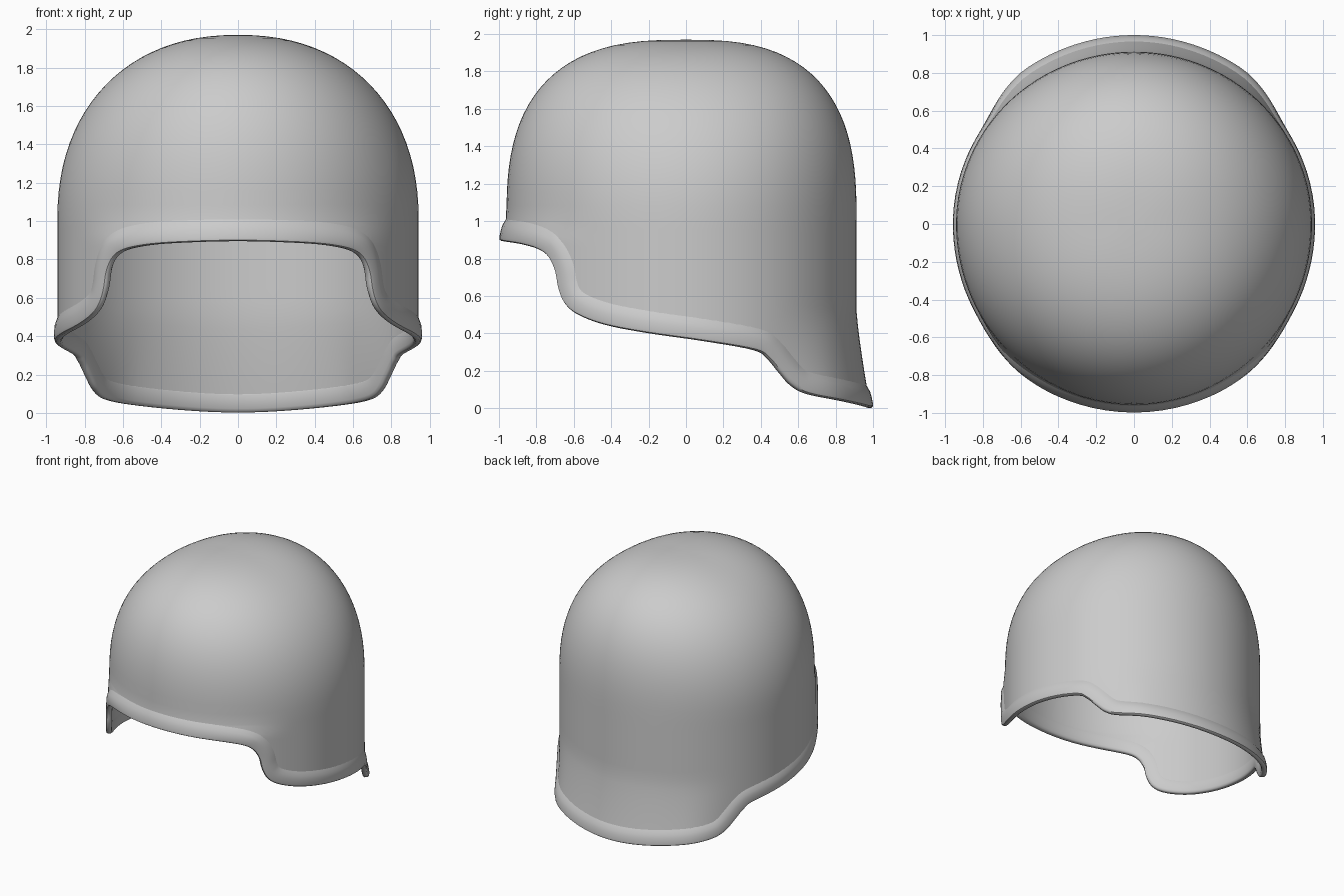
import bpy, bmesh
from math import sin, cos, pi, radians, degrees, hypot

if "Cube" in bpy.data.objects:
    bpy.data.objects.remove(bpy.data.objects["Cube"])

# Rim edge: angle from the front (degrees), height
RIM = [(0, .895), (20, .885), (31, .868), (38, .842), (41.8, .80), (44.2, .73),
       (45.5, .64), (48, .56), (53, .50), (63, .445), (78, .40), (95, .36),
       (113, .31), (118, .265), (122.5, .19), (127, .12), (133, .075),
       (146, .042), (165, .012), (180, .002)]


def catmull(pts, n):
    out = []
    ext = [(-pts[1][0], pts[1][1])] + pts + [(360 - pts[-2][0], pts[-2][1])]
    for i in range(len(pts) - 1):
        p = ext[i:i + 4]
        for k in range(n):
            t = k / n
            out.append(tuple(.5 * (2 * p[1][c] + (p[2][c] - p[0][c]) * t
                       + (2 * p[0][c] - 5 * p[1][c] + 4 * p[2][c] - p[3][c]) * t * t
                       + (3 * p[1][c] - p[0][c] - 3 * p[2][c] + p[3][c]) * t ** 3)
                       for c in (0, 1)))
    return out + [pts[-1]]


def smoothstep(a, b, v):
    t = max(0, min(1, (v - a) / (b - a)))
    return t * t * (3 - 2 * t)


def surface(th, z, off=0):
    """Point on the helmet body at an angle and height, pushed out by off."""
    th %= 2 * pi
    a = degrees(min(th, 2 * pi - th))
    ry = .96 if a < 90 else .912
    r = 1 / hypot(sin(th) / .942, cos(th) / ry)
    if z > 1:
        # dome is fuller front to back than side to side
        n = 2.22 + .5 * cos(th) ** 2
        r *= max(0, 1 - min(1, (z - 1) / .97) ** n) ** (1 / n)
    r += .17 * max(0, .52 - z) ** 1.25 * smoothstep(118, 146, a)
    r += min(.025, max(0, .2 * (1.02 - z))) * smoothstep(62, 35, a)
    r += off
    return (r * sin(th), -r * cos(th), z)


def grid_object(name, rows, close_rows=False):
    """Skin a list of closed rings of points."""
    bm = bmesh.new()
    rings = [[bm.verts.new(p) for p in row] for row in rows]
    pairs = list(zip(rings, rings[1:]))
    if close_rows:
        pairs.append((rings[-1], rings[0]))
    for a, b in pairs:
        for i in range(len(a)):
            j = (i + 1) % len(a)
            bm.faces.new((a[i], a[j], b[j], b[i]))
    bmesh.ops.remove_doubles(bm, verts=bm.verts, dist=1e-5)
    bmesh.ops.recalc_face_normals(bm, faces=bm.faces)
    me = bpy.data.meshes.new(name)
    bm.to_mesh(me)
    bm.free()
    ob = bpy.data.objects.new(name, me)
    bpy.context.collection.objects.link(ob)
    bpy.ops.object.select_all(action='DESELECT')
    ob.select_set(True)
    bpy.context.view_layer.objects.active = ob
    bpy.ops.object.shade_smooth_by_angle(angle=radians(40))
    return ob


half = [(radians(a), z) for a, z in catmull(RIM, 5)]
path = half + [(2 * pi - a, z) for a, z in reversed(half[1:-1])]
N = len(path)

# Dome and skirt
rows = []
for k in range(25):
    phi = pi / 2 * (1 - k / 24)
    z = 1 + .97 * max(0, sin(phi)) ** .9
    rows.append([surface(th, z) for th, _ in path])
for k in range(1, 15):
    rows.append([surface(th, 1 + (zr + .02 - 1) * k / 14) for th, zr in path])
shell = grid_object("helmet_shell", rows)
sol = shell.modifiers.new("thickness", 'SOLIDIFY')
sol.thickness = .025
sol.offset = -1

# Raised band following the rim, fading softly into the shell:
# (distance from edge, outward offset)
SECTION = [(.125, -.003), (.11, .003), (.085, .013), (.06, .016), (.02, .017),
           (.006, .013), (0, .004), (0, -.016), (.006, -.024), (.02, -.028),
           (.09, -.028), (.105, -.020)]
normals = []
for i in range(N):
    (a0, z0), (a1, z1) = path[(i - 3) % N], path[(i + 3) % N]
    dx, dz = ((a1 - a0) % (2 * pi)) * .93, z1 - z0
    length = hypot(dx, dz)
    normals.append((-dz / length, dx / length))
band = grid_object("rim_band", [
    [surface(th + nx * d / .93, z + nz * d, off)
     for (th, z), (nx, nz) in zip(path, normals)] for d, off in SECTION], True)
